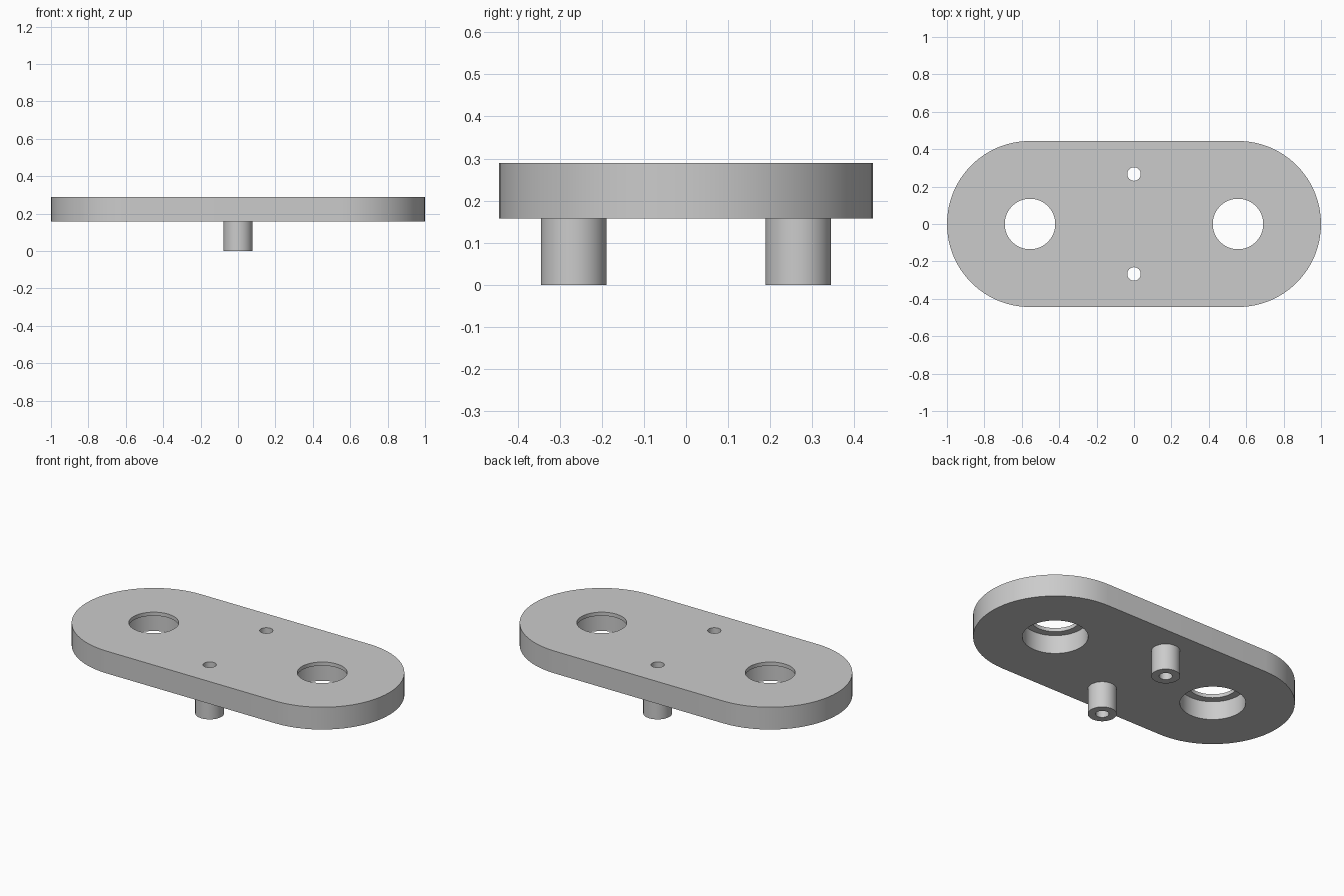
import bpy, bmesh
from math import sin, cos, pi

cube = bpy.data.objects.get("Cube")
if cube:
    bpy.data.objects.remove(cube, do_unlink=True)

BOTTOM, TOP = 0.157, 0.29        # plate underside and upper face
END_X, END_R = 0.556, 0.444      # rounded ends
PEG_Y, PEG_R, BORE_R = 0.267, 0.078, 0.036
HOLE_R, RECESS_R, LEDGE = 0.135, 0.178, 0.268
SEG = 64

grey = bpy.data.materials.new("plain grey")
grey.use_nodes = True
grey.diffuse_color = (0.6, 0.6, 0.6, 1)
grey.node_tree.nodes["Principled BSDF"].inputs["Base Color"].default_value = (0.6, 0.6, 0.6, 1)


def make_object(name, bm):
    bmesh.ops.recalc_face_normals(bm, faces=bm.faces)
    mesh = bpy.data.meshes.new(name)
    bm.to_mesh(mesh)
    bm.free()
    mesh.materials.append(grey)
    obj = bpy.data.objects.new(name, mesh)
    bpy.context.collection.objects.link(obj)
    return obj


def activate(obj):
    bpy.ops.object.select_all(action='DESELECT')
    obj.select_set(True)
    bpy.context.view_layer.objects.active = obj


def prism(name, outline, z0, z1):
    bm = bmesh.new()
    face = bm.faces.new([bm.verts.new((x, y, z0)) for x, y in outline])
    new = bmesh.ops.extrude_face_region(bm, geom=[face], use_keep_orig=True)["geom"]
    verts = [g for g in new if isinstance(g, bmesh.types.BMVert)]
    bmesh.ops.translate(bm, verts=verts, vec=(0, 0, z1 - z0))
    return make_object(name, bm)


def circle(x, y, r, n=SEG):
    return [(x + r * cos(2 * pi * i / n), y + r * sin(2 * pi * i / n)) for i in range(n)]


def cut(target, outline, z0, z1):
    cutter = prism("cutter", outline, z0, z1)
    cutter.hide_render = True
    activate(target)
    mod = target.modifiers.new("cut", 'BOOLEAN')
    mod.operation = 'DIFFERENCE'
    mod.solver = 'EXACT'
    mod.object = cutter
    bpy.ops.object.modifier_apply(modifier=mod.name)
    bpy.data.objects.remove(cutter, do_unlink=True)


def smooth(obj):
    activate(obj)
    bpy.ops.object.shade_smooth_by_angle(angle=pi / 6)


# Plate with two semicircular ends
half = SEG // 2
outline = []
for side, start in ((1, -pi / 2), (-1, pi / 2)):
    for i in range(half + 1):
        a = start + pi * i / half
        outline.append((side * END_X + END_R * cos(a), END_R * sin(a)))
plate = prism("plate", outline, BOTTOM, TOP)

# Large holes, recessed from below, and small bores above the pegs
for s in (-1, 1):
    cut(plate, circle(s * END_X, 0, HOLE_R), 0, 1)
    cut(plate, circle(s * END_X, 0, RECESS_R), 0, LEDGE)
    cut(plate, circle(0, s * PEG_Y, BORE_R, half), 0, 1)
smooth(plate)

# Hollow pegs under the plate
for s, name in ((-1, "front_peg"), (1, "back_peg")):
    peg = prism(name, circle(0, s * PEG_Y, PEG_R), 0, BOTTOM)
    cut(peg, circle(0, s * PEG_Y, BORE_R, half), -1, 1)
    smooth(peg)
